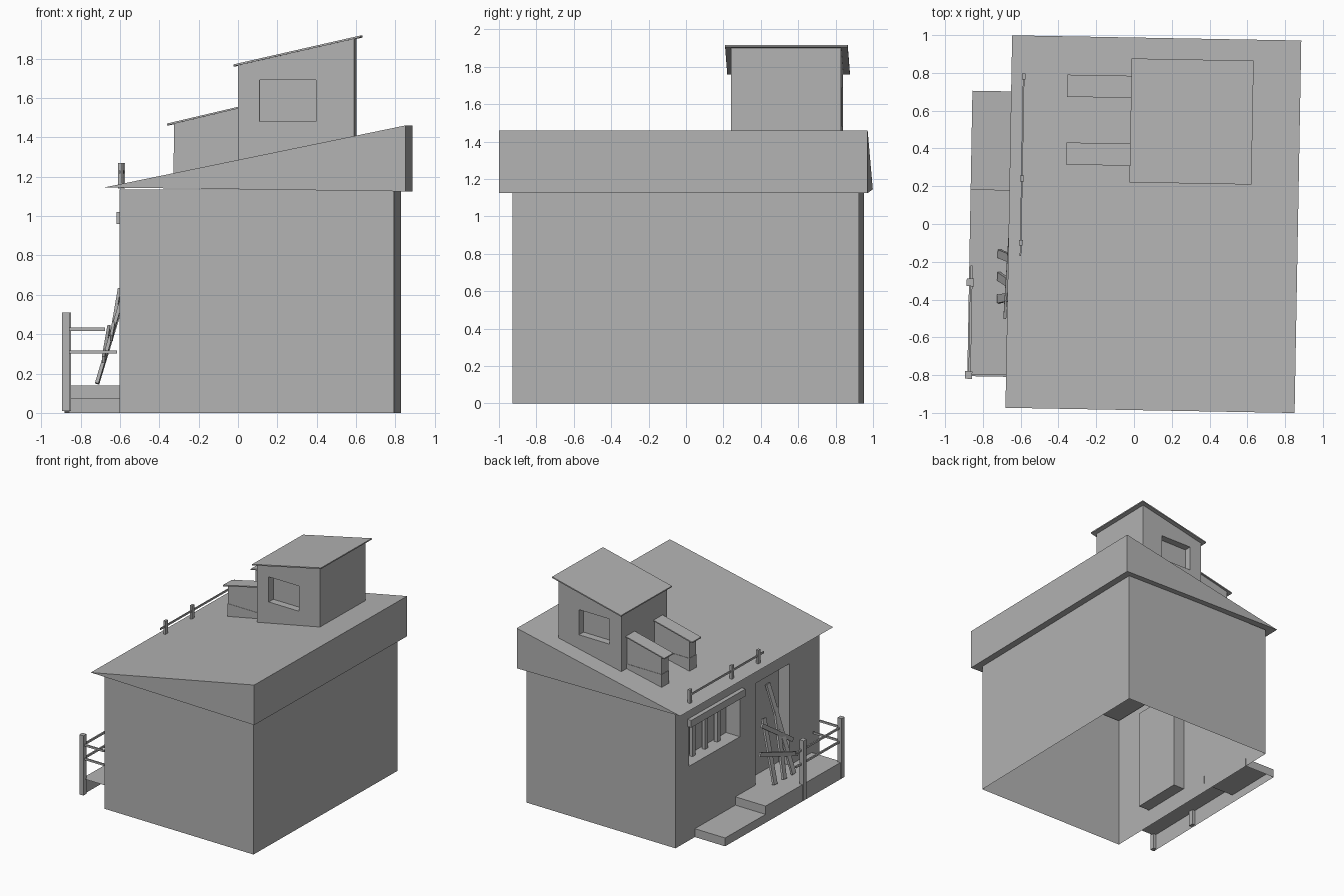
import bpy
import bmesh
from math import radians
from mathutils import Vector

if "Cube" in bpy.data.objects:
    bpy.data.objects.remove(bpy.data.objects["Cube"], do_unlink=True)

TURN = radians(-1.03)  # the whole house stands slightly turned

grey = bpy.data.materials.new("plain grey")
grey.use_nodes = True
GREY = (0.45, 0.45, 0.45, 1)
grey.diffuse_color = GREY
grey.node_tree.nodes["Principled BSDF"].inputs["Base Color"].default_value = GREY


def finish(name, bm, recalc=True):
    if recalc:
        bmesh.ops.recalc_face_normals(bm, faces=bm.faces)
    mesh = bpy.data.meshes.new(name)
    bm.to_mesh(mesh)
    bm.free()
    mesh.materials.append(grey)
    obj = bpy.data.objects.new(name, mesh)
    obj.rotation_euler.z = TURN
    bpy.context.collection.objects.link(obj)
    return obj


def prism_bm(profile, y0, y1):
    """Extrude an xz outline from y0 to y1."""
    bm = bmesh.new()
    a = [bm.verts.new((x, y0, z)) for x, z in profile]
    b = [bm.verts.new((x, y1, z)) for x, z in profile]
    bm.faces.new(a)
    bm.faces.new(b[::-1])
    for i in range(len(a)):
        j = (i + 1) % len(a)
        bm.faces.new((a[i], b[i], b[j], a[j]))
    bmesh.ops.recalc_face_normals(bm, faces=bm.faces)
    return bm


def prism(name, profile, y0, y1):
    return finish(name, prism_bm(profile, y0, y1))


def rect(x0, x1, z0, z1):
    return [(x0, z0), (x1, z0), (x1, z1), (x0, z1)]


def box(name, x0, x1, y0, y1, z0, z1):
    return prism(name, rect(x0, x1, z0, z1), y0, y1)


def beam(name, p, q, wide, thick):
    """Rectangular plank running from p to q."""
    p, q = Vector(p), Vector(q)
    along = (q - p).normalized()
    ref = Vector((1, 0, 0)) if abs(along.x) < 0.9 else Vector((0, 0, 1))
    side = along.cross(ref).normalized() * wide / 2
    out = side.cross(along).normalized() * thick / 2
    bm = bmesh.new()
    ends = [[bm.verts.new(c + s * side + t * out)
             for s, t in ((-1, -1), (1, -1), (1, 1), (-1, 1))] for c in (p, q)]
    bm.faces.new(ends[0])
    bm.faces.new(ends[1])
    for i in range(4):
        j = (i + 1) % 4
        bm.faces.new((ends[0][i], ends[0][j], ends[1][j], ends[1][i]))
    return finish(name, bm)


def recess(bm, normal, axis, lo, hi, z0, z1, depth):
    """Push a rectangular opening into the wall that faces along normal."""
    normal = Vector(normal)
    step = Vector([1 if i == axis else 0 for i in range(3)])
    up = Vector((0, 0, 1))

    def wall():
        return [f for f in bm.faces if f.normal.dot(normal) > 0.99]

    for co, no in ((step * lo, step), (step * hi, step), (up * z0, up), (up * z1, up)):
        faces = wall()
        geom = faces + list({e for f in faces for e in f.edges} | {v for f in faces for v in f.verts})
        bmesh.ops.bisect_plane(bm, geom=geom, plane_co=co, plane_no=no, dist=1e-5)
        bm.normal_update()
    outer = max(f.calc_center_median().dot(normal) for f in wall())
    hole = []
    for f in wall():
        c = f.calc_center_median()
        if lo < c[axis] < hi and z0 < c.z < z1 and c.dot(normal) > outer - 0.01:
            hole.append(f)
    new = bmesh.ops.extrude_face_region(bm, geom=hole)["geom"]
    verts = [v for v in new if isinstance(v, bmesh.types.BMVert)]
    bmesh.ops.translate(bm, verts=verts, vec=-normal * depth)
    old = [f for f in hole if f.is_valid]
    if old:
        bmesh.ops.delete(bm, geom=old, context='FACES')
    bm.normal_update()


def drop(bm, test):
    bad = [f for f in bm.faces if test(f)]
    bmesh.ops.delete(bm, geom=bad, context='FACES')


# Main walls: an open-bottomed shell with window and door recesses
WALL = -0.585
bm = prism_bm(rect(WALL, 0.81, 0, 1.135), -0.914, 0.94)
recess(bm, (-1, 0, 0), 1, 0.11, 0.765, 0.62, 0.97, 0.13)
recess(bm, (-1, 0, 0), 1, -0.53, -0.09, 0.14, 0.99, 0.105)
drop(bm, lambda f: abs(f.normal.z) > 0.9 and (f.calc_center_median().z < 0.01 or f.calc_center_median().z > 1.1))
finish("house_walls", bm, False)

# Wedge roof
prism("main_roof", [(-0.663, 1.145), (0.868, 1.125), (0.868, 1.46)], -0.985, 0.987)

# Window bars and the plank over the window
for y in (0.27, 0.43, 0.59):
    box("window_bar", WALL + 0.08, WALL + 0.11, y - 0.02, y + 0.02, 0.62, 0.97)
box("window_lintel", WALL - 0.035, WALL, 0.085, 0.785, 0.96, 1.02)

# Roof turret with a window in front and back
bm = prism_bm([(-0.005, 1.27), (0.586, 1.39), (0.586, 1.9), (-0.005, 1.765)], 0.25, 0.84)
for face in (-1, 1):
    recess(bm, (0, face, 0), 0, 0.106, 0.392, 1.48, 1.69, 0.06)
finish("turret_walls", bm, False)
prism("turret_roof", [(-0.028, 1.76), (0.618, 1.907), (0.618, 1.917), (-0.028, 1.77)], 0.22, 0.876)

# Two low ducts in front of the turret
for y0, y1 in ((0.308, 0.425), (0.667, 0.784)):
    prism("duct_base", [(-0.333, 1.2), (0, 1.27), (0, 1.32), (-0.333, 1.32)], y0 + 0.012, y1 - 0.012)
    prism("duct_top", [(-0.33, 1.32), (0, 1.32), (0, 1.55), (-0.33, 1.472)], y0 + 0.015, y1 - 0.015)
    prism("duct_roof", [(-0.366, 1.46), (0, 1.547), (0, 1.556), (-0.366, 1.47)], y0, y1)

# Railing on the low edge of the roof
for y in (0.77, 0.23, -0.11):
    box("roof_post", -0.607, -0.587, y - 0.015, y + 0.015, 1.14, 1.27)
box("roof_rail", -0.602, -0.594, -0.18, 0.77, 1.215, 1.23)

# Stepped porch, hollow below and open at the front end
OUT = -0.868
bm = bmesh.new()
steps = [(-0.815, 0.14), (0.168, 0.14), (0.168, 0.07), (0.69, 0.07), (0.69, 0)]
rows = [[bm.verts.new((x, y, z)) for y, z in steps] for x in (OUT, WALL + 0.004)]
for i in range(4):
    bm.faces.new((rows[0][i], rows[1][i], rows[1][i + 1], rows[0][i + 1]))
for row in rows:
    x = row[0].co.x
    ground = [bm.verts.new((x, y, 0)) for y in (0.168, -0.815)]
    bm.faces.new(row + ground)
finish("porch", bm)

# Porch posts and rails
for y in (-0.325, -0.815):
    box("porch_post", -0.88, -0.842, y - 0.02, y + 0.02, 0.01, 0.51)
for z, reach in ((0.425, -0.66), (0.31, -0.6)):
    box("side_rail", -0.862, -0.85, -0.815, -0.235, z - 0.008, z + 0.008)
    box("end_rail", -0.86, reach, -0.821, -0.809, z - 0.008, z + 0.008)

# Planks leaning in the doorway, with two nailed across
leaning = [((-0.71, -0.17, 0.15), (-0.56, -0.23, 0.64)),
           ((-0.71, -0.29, 0.15), (-0.555, -0.39, 0.67)),
           ((-0.71, -0.41, 0.15), (-0.5, -0.365, 0.86))]
for p, q in leaning:
    beam("leaning_plank", p, q, 0.045, 0.018)
beam("cross_plank", (-0.655, -0.05, 0.43), (-0.675, -0.51, 0.27), 0.035, 0.015)
beam("cross_plank", (-0.6, -0.15, 0.62), (-0.635, -0.5, 0.38), 0.035, 0.015)
